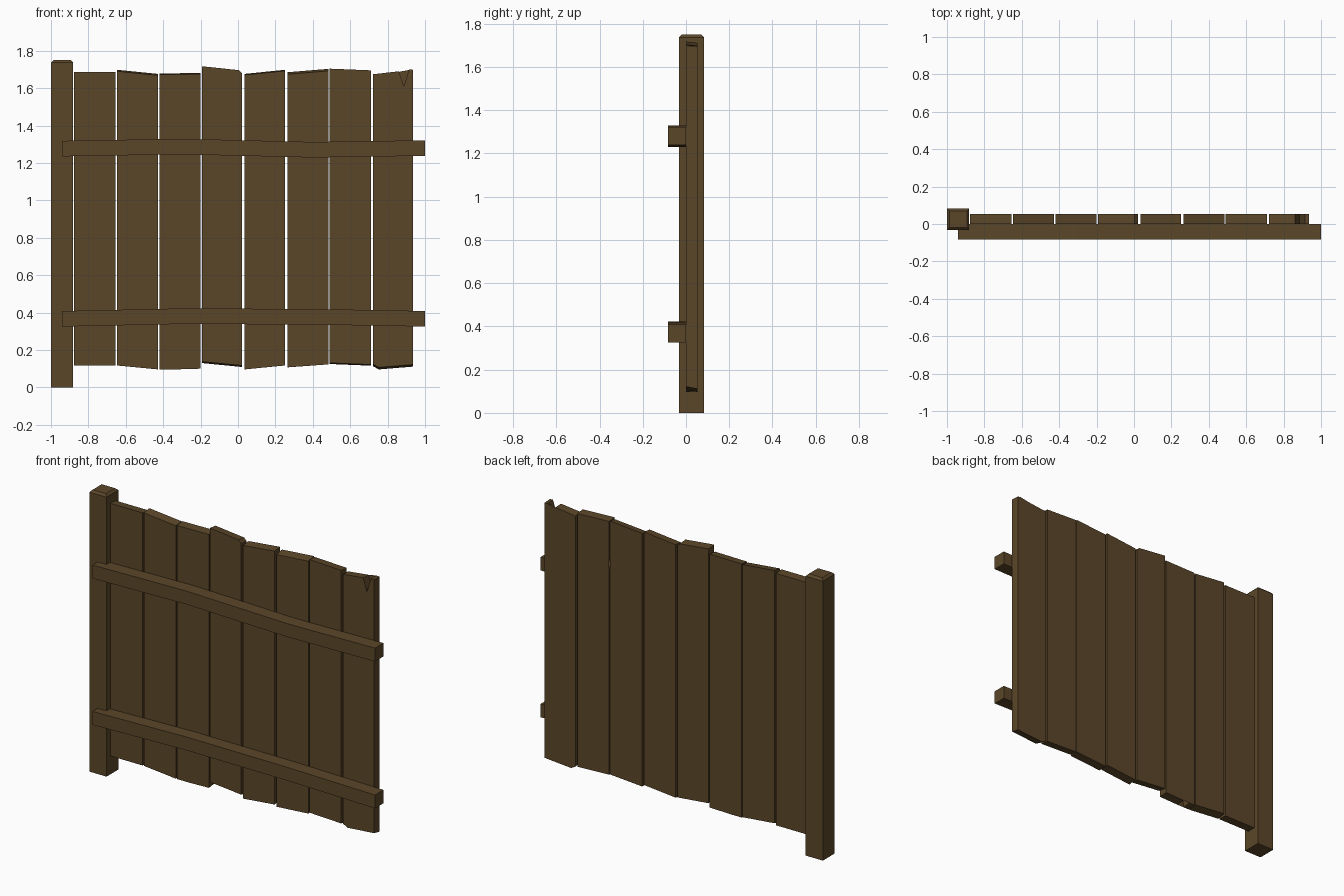
import bpy, bmesh

if "Cube" in bpy.data.objects:
    bpy.data.objects.remove(bpy.data.objects["Cube"])

wood = bpy.data.materials.new("brown_wood")
wood.diffuse_color = (0.105, 0.062, 0.022, 1)
wood.use_nodes = True
wood.node_tree.nodes["Principled BSDF"].inputs["Base Color"].default_value = wood.diffuse_color


def finish(name, bm):
    bmesh.ops.recalc_face_normals(bm, faces=bm.faces)
    mesh = bpy.data.meshes.new(name)
    bm.to_mesh(mesh)
    bm.free()
    obj = bpy.data.objects.new(name, mesh)
    bpy.context.collection.objects.link(obj)
    mesh.materials.append(wood)
    return obj


def slab(name, front, back, y0, y1):
    """Join matching front and back x/z outlines into a solid."""
    bm = bmesh.new()
    a = [bm.verts.new((x, y0, z)) for x, z in front]
    b = [bm.verts.new((x, y1, z)) for x, z in back]
    bm.faces.new(a)
    bm.faces.new(b[::-1])
    n = len(a)
    for i in range(n):
        j = (i + 1) % n
        bm.faces.new((a[i], b[i], b[j], a[j]))
    bmesh.ops.triangulate(bm, faces=[f for f in bm.faces if len(f.verts) > 4])
    return finish(name, bm)


# Post with chamfered top
bm = bmesh.new()
bmesh.ops.create_cube(bm, size=1)
for v in bm.verts:
    v.co = (-0.94 + v.co.x * 0.118, 0.025 + v.co.y * 0.116, 0.875 + v.co.z * 1.75)
rim = [e for e in bm.edges if all(v.co.z > 1.7 for v in e.verts)]
bmesh.ops.bevel(bm, geom=rim, offset=0.013, segments=1, affect='EDGES')
finish("post", bm)

# Planks: left-to-right bottom and top edges, back-edge shift at bottom and top
planks = [
    ([(-.878, .117), (-.656, .117)], [(-.878, 1.687), (-.656, 1.687)], 0, -.004),
    ([(-.647, .117), (-.427, .096)], [(-.647, 1.69), (-.427, 1.668)], .01, .008),
    ([(-.421, .096), (-.382, .096), (-.358, .25), (-.335, .096), (-.2, .1)],
     [(-.421, 1.672), (-.2, 1.675)], .006, .006),
    ([(-.193, .138), (.022, .117)], [(-.193, 1.717), (.004, 1.696), (.022, 1.678)], -.008, -.006),
    ([(.035, .096), (.251, .117)], [(.035, 1.67), (.251, 1.692)], .008, .006),
    ([(.265, .107), (.485, .123)], [(.265, 1.674), (.485, 1.692)], .005, .011),
    ([(.49, .131), (.71, .122)], [(.49, 1.704), (.71, 1.695)], -.006, -.005),
    ([(.721, .125), (.752, .107), (.936, .122)],
     [(.721, 1.674), (.86, 1.69), (.886, 1.61), (.915, 1.7), (.936, 1.698)], -.011, -.003),
]
for i, (low, high, d_low, d_high) in enumerate(planks):
    side = [(.49, 1.468), (.533, 1.427), (.49, 1.398)] if i == 6 else []
    front = low + high[::-1] + side
    back = ([(x, z + d_low) for x, z in low]
            + [(x, z + d_high) for x, z in high[::-1]] + side)
    slab(f"plank_{i + 1}", front, back, 0, 0.054)

# Slightly warped cross rails
xs = (-.942, -.3, .4, 1.0)
for name, zs in (("upper_rail", (1.235, 1.246, 1.229, 1.238)),
                 ("lower_rail", (.325, .339, .336, .325))):
    outline = list(zip(xs, zs)) + [(x, z + .083) for x, z in zip(xs[::-1], zs[::-1])]
    slab(name, outline, outline, -0.083, 0)
